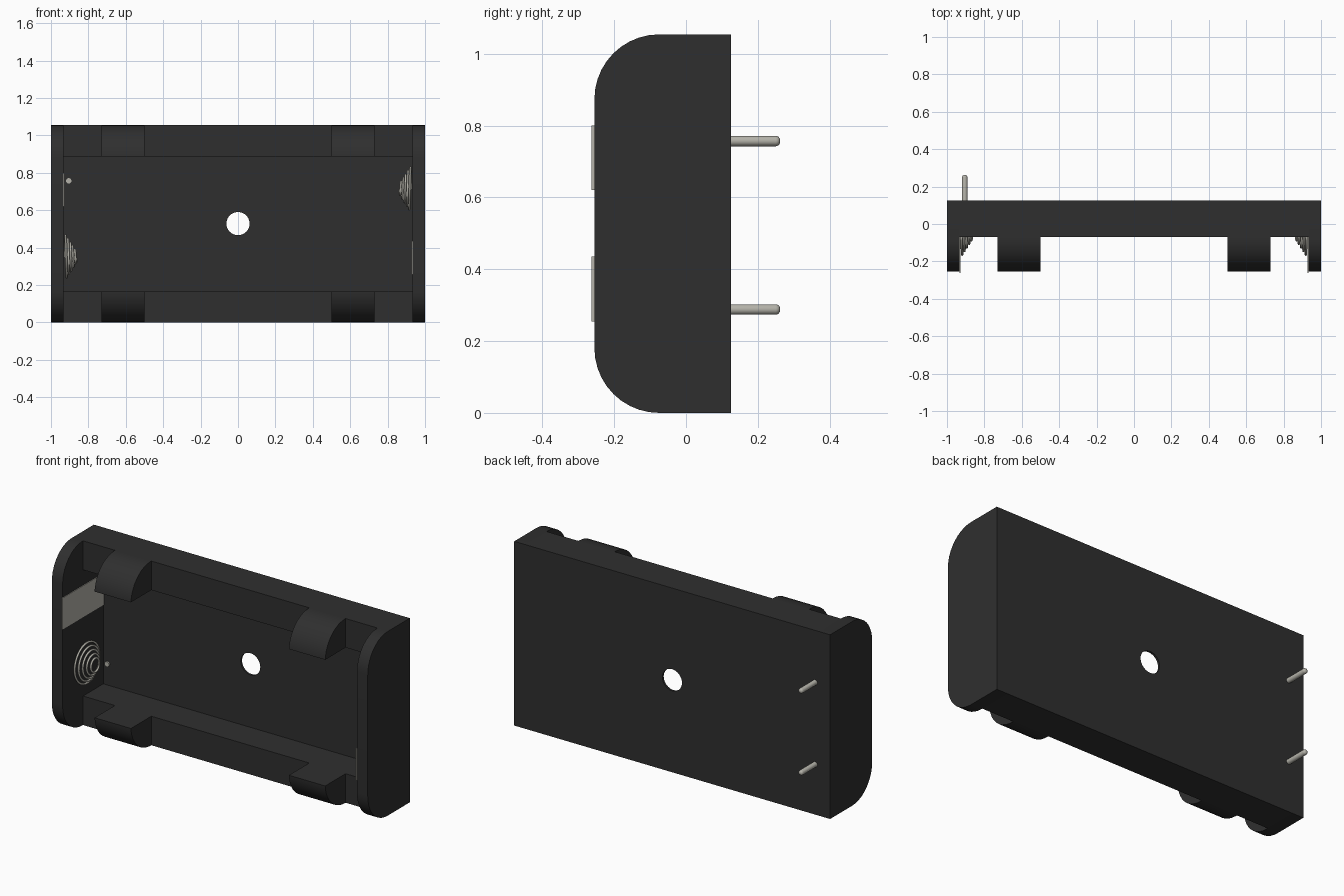
import bpy, bmesh, math
from mathutils import Vector

cube = bpy.data.objects.get("Cube")
if cube:
    bpy.data.objects.remove(cube, do_unlink=True)

H = 1.054                              # overall height
FRONT, RAIL, FLOOR, BACK = -0.255, -0.07, 0.113, 0.125
RAIL_H = 0.166                         # height of the long side rails
R = 0.18                               # corner radius
END = 0.932                            # inner face of the end walls


def material(name, rgb, rough, metal=0.0):
    m = bpy.data.materials.new(name)
    m.use_nodes = True
    m.diffuse_color = (*rgb, 1)
    bsdf = m.node_tree.nodes["Principled BSDF"]
    bsdf.inputs["Base Color"].default_value = (*rgb, 1)
    bsdf.inputs["Roughness"].default_value = rough
    bsdf.inputs["Metallic"].default_value = metal
    return m


PLASTIC = material("black plastic", (0.028, 0.028, 0.028), 0.6)
METAL = material("nickel metal", (0.46, 0.45, 0.40), 0.4)


def smooth(ob, angle=30):
    bpy.ops.object.select_all(action='DESELECT')
    ob.select_set(True)
    bpy.context.view_layer.objects.active = ob
    bpy.ops.object.shade_smooth_by_angle(angle=math.radians(angle))


def extrude_x(name, profile, x0, x1, mat):
    """Solid made by sweeping a (y, z) outline from x0 to x1."""
    bm = bmesh.new()
    face = bm.faces.new([bm.verts.new((x0, y, z)) for y, z in profile])
    new = bmesh.ops.extrude_face_region(bm, geom=[face])["geom"]
    bmesh.ops.translate(bm, vec=(x1 - x0, 0, 0),
                        verts=[v for v in new if isinstance(v, bmesh.types.BMVert)])
    bmesh.ops.recalc_face_normals(bm, faces=bm.faces)
    me = bpy.data.meshes.new(name)
    bm.to_mesh(me)
    bm.free()
    me.materials.append(mat)
    ob = bpy.data.objects.new(name, me)
    bpy.context.collection.objects.link(ob)
    smooth(ob)
    return ob


def box(name, x0, x1, y0, y1, z0, z1, mat):
    return extrude_x(name, [(y0, z0), (y1, z0), (y1, z1), (y0, z1)], x0, x1, mat)


def top_corner(steps=10):
    """Rounded front top corner, from the front face round to the top."""
    return [(FRONT + R - R * math.cos(a), H - R + R * math.sin(a))
            for a in (i * math.pi / 2 / steps for i in range(steps + 1))]


def flip(points):
    return [(y, H - z) for y, z in reversed(points)]


# Back panel with a round mounting hole
panel = box("back_panel", -END, END, FLOOR, BACK, 0, H, PLASTIC)
bpy.ops.mesh.primitive_cylinder_add(vertices=48, radius=0.062, depth=0.5,
                                    location=(0, BACK, 0.528),
                                    rotation=(math.pi / 2, 0, 0))
cutter = bpy.context.object
cutter.hide_render = True
mod = panel.modifiers.new("hole", 'BOOLEAN')
mod.operation, mod.solver, mod.object = 'DIFFERENCE', 'EXACT', cutter
bpy.context.view_layer.objects.active = panel
bpy.ops.object.modifier_apply(modifier="hole")
bpy.data.objects.remove(cutter, do_unlink=True)
smooth(panel)

# Long side rails
box("bottom_rail", -END, END, RAIL, FLOOR, 0, RAIL_H, PLASTIC)
box("top_rail", -END, END, RAIL, FLOOR, H - RAIL_H, H, PLASTIC)

# End walls with rounded front corners
corner = top_corner()
wall = [(BACK, 0)] + flip(corner) + corner + [(BACK, H)]
for side, x0, x1 in (("right", -1, -END), ("left", END, 1)):
    extrude_x(side + "_end_wall", wall, x0, x1, PLASTIC)

# Retaining clips, two on each rail
inner = H - RAIL_H
clip = [(RAIL, inner), (FRONT + 0.001, inner)]
clip += [p for p in corner if p[1] > inner + 0.005] + [(RAIL, H)]
for side, x0 in (("right", -0.73), ("left", 0.5)):
    extrude_x(side + "_top_clip", clip, x0, x0 + 0.23, PLASTIC)
    extrude_x(side + "_bottom_clip", flip(clip), x0, x0 + 0.23, PLASTIC)


def coil_spring(name, sign, z):
    """Conical coil standing on an end wall and narrowing inwards."""
    turns, per = 5, 32
    n = turns * per
    cu = bpy.data.curves.new(name, 'CURVE')
    cu.dimensions = '3D'
    cu.bevel_depth, cu.bevel_resolution, cu.use_fill_caps = 0.006, 2, True
    sp = cu.splines.new('POLY')
    sp.points.add(n)
    for i, p in enumerate(sp.points):
        t = i / n
        r = 0.122 - 0.095 * t
        a = 2 * math.pi * turns * t
        p.co = (sign * (0.925 - 0.062 * t), -0.052 + r * math.cos(a),
                z + r * math.sin(a), 1)
    cu.materials.append(METAL)
    ob = bpy.data.objects.new(name, cu)
    bpy.context.collection.objects.link(ob)
    bpy.ops.object.select_all(action='DESELECT')
    ob.select_set(True)
    bpy.context.view_layer.objects.active = ob
    bpy.ops.object.convert(target='MESH')
    smooth(bpy.context.object, 60)


# Spring and flat contact at each end, swapped in height
coil_spring("right_spring", -1, 0.348)
coil_spring("left_spring", 1, 0.712)
box("right_contact_plate", -END - 0.002, -END + 0.004, -0.263, FLOOR, 0.62, 0.80, METAL)
box("left_contact_plate", END - 0.004, END + 0.002, -0.263, FLOOR, 0.255, 0.435, METAL)

# Solder pins with rounded tips
for name, z in (("lower_pin", 0.288), ("upper_pin", 0.757)):
    r, y0, y1, seg = 0.0145, 0.105, 0.262, 20
    bpy.ops.mesh.primitive_cylinder_add(vertices=seg, radius=r, depth=y1 - y0,
                                        location=(-0.905, (y0 + y1) / 2, z),
                                        rotation=(-math.pi / 2, 0, 0))
    pin = bpy.context.object
    pin.name = name
    bm = bmesh.new()
    bm.from_mesh(pin.data)
    tip = [e for e in bm.edges if all(v.co.z > 0 for v in e.verts)]
    bmesh.ops.bevel(bm, geom=tip, offset=0.012, segments=4, profile=0.5,
                    affect='EDGES')
    bm.to_mesh(pin.data)
    bm.free()
    pin.data.materials.append(METAL)
    smooth(pin, 40)
